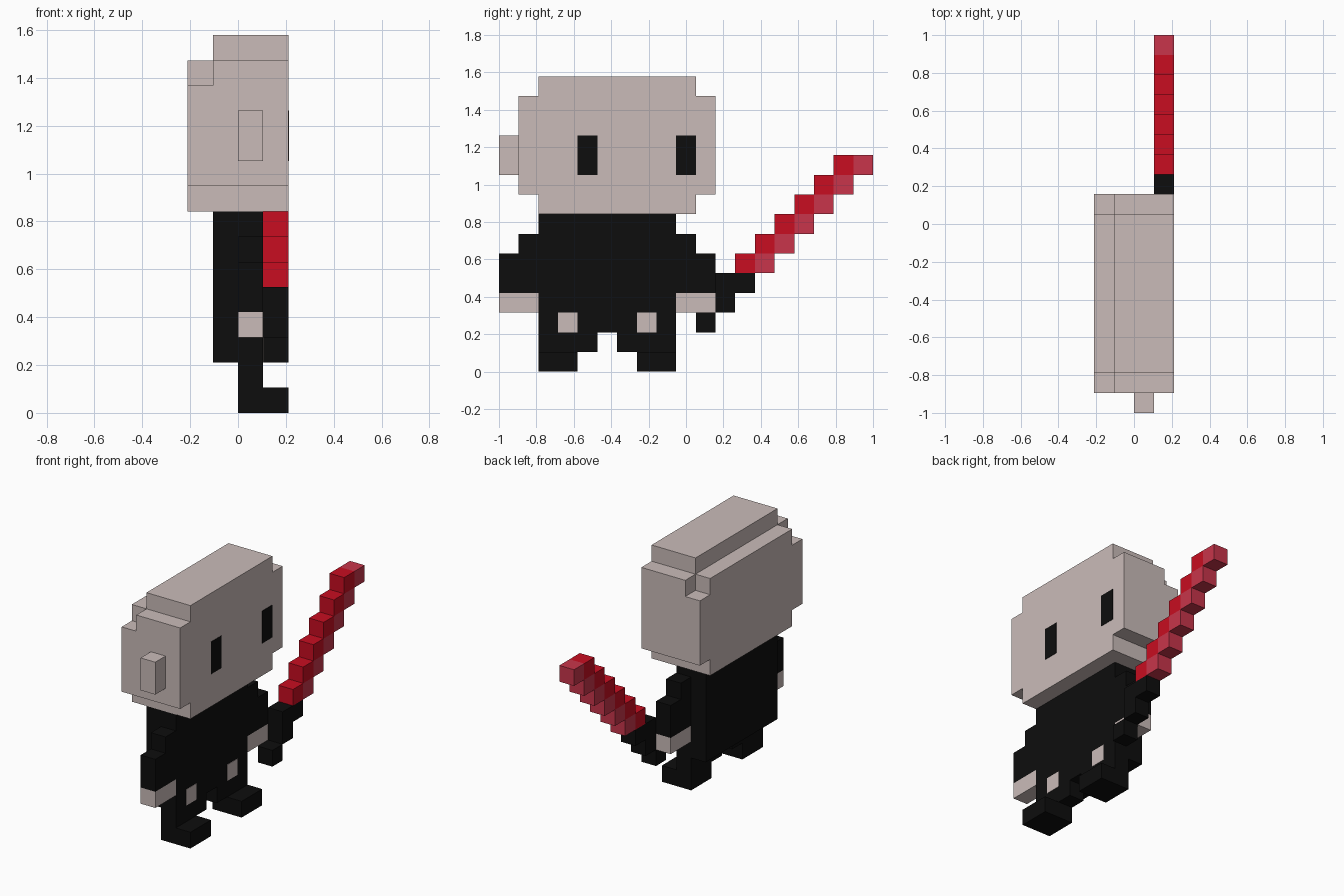
import bpy
import bmesh

cube = bpy.data.objects.get("Cube")
if cube:
    bpy.data.objects.remove(cube, do_unlink=True)

UNIT = 2 / 19  # edge of one block


def material(name, r, g, b):
    mat = bpy.data.materials.new(name)
    mat.use_nodes = True
    mat.diffuse_color = (r, g, b, 1)
    mat.node_tree.nodes["Principled BSDF"].inputs["Base Color"].default_value = (r, g, b, 1)
    return mat


skin = material("pale skin", 0.59, 0.5, 0.485)
black = material("black cloth", 0.004, 0.004, 0.004)
red = material("blade red", 0.578, 0.004, 0.015)
light_red = material("blade light red", 0.578, 0.036, 0.07)


def prism(name, mat, x0, x1, outline):
    """Extrude a (y, z) outline in block units from x0 to x1."""
    bm = bmesh.new()
    verts = [bm.verts.new(((x0 - 2) * UNIT, (y - 9.5) * UNIT, z * UNIT)) for y, z in outline]
    face = bm.faces.new(verts)
    side = bmesh.ops.extrude_face_region(bm, geom=[face])
    moved = [v for v in side["geom"] if isinstance(v, bmesh.types.BMVert)]
    bmesh.ops.translate(bm, verts=moved, vec=((x1 - x0) * UNIT, 0, 0))
    bmesh.ops.recalc_face_normals(bm, faces=bm.faces)
    mesh = bpy.data.meshes.new(name)
    bm.to_mesh(mesh)
    bm.free()
    mesh.materials.append(mat)
    obj = bpy.data.objects.new(name, mesh)
    bpy.context.collection.objects.link(obj)
    return obj


def box(name, mat, x0, x1, y0, y1, z0, z1):
    return prism(name, mat, x0, x1, [(y0, z0), (y1, z0), (y1, z1), (y0, z1)])


def mirrored(outline):
    """Reflect an outline across the middle of the body."""
    return [(11 - y, z) for y, z in outline]


def stepped(half):
    """Close a half outline with its reflection."""
    return half + mirrored(half)[::-1]


# Head: full slab with stepped corners, and a lower slab behind it
prism("head", skin, 1, 4.0, [(y + (y > 5.5), z) for y, z in
      stepped([(2, 8), (2, 9), (1, 9), (1, 14), (2, 14), (2, 15)])])
prism("head_back", skin, 0, 1, [(y + (y > 5.5), z) for y, z in
      stepped([(2, 8), (2, 9), (1, 9), (1, 13), (2, 13), (2, 14)])])
box("ear", skin, 2, 3, 0, 1, 10, 12)

# Eyes: thin plates on the face
for label, y in (("front", 4), ("rear", 9)):
    box(label + "_eye", black, 4, 4.02, y, y + 1, 10, 12)

# Torso
box("torso", black, 1, 3, 2, 9, 2, 8)

# Limbs, built once and reflected
limbs = (
    ("arm", black, 2, 3, [(0, 4), (2, 4), (2, 7), (1, 7), (1, 6), (0, 6)]),
    ("hand", skin, 2, 3, [(0, 3), (2, 3), (2, 4), (0, 4)]),
    ("leg", black, 2, 3, [(2, 0), (4, 0), (4, 1), (5, 1), (5, 2), (2, 2)]),
    ("toe", black, 3, 4, [(2, 0), (4, 0), (4, 1), (2, 1)]),
    ("knee_patch", skin, 3, 3.02, [(3, 2), (4, 2), (4, 3), (3, 3)]),
)
for part, mat, x0, x1, outline in limbs:
    prism("front_" + part, mat, x0, x1, outline)
    prism("rear_" + part, mat, x0, x1, mirrored(outline))

# Sword: black grip, then a stair of paired blocks
box("sword_pommel", black, 3, 4, 10, 11, 2, 3)
box("sword_grip", black, 3, 4, 11, 12, 3, 4)
box("sword_guard", black, 3, 4, 11, 13, 4, 5)
for step in range(6):
    y, z = 12 + step, 5 + step
    box(f"blade_spine_{step + 1}", red, 3, 4, y, y + 1, z, z + 1)
    box(f"blade_edge_{step + 1}", light_red, 3, 4, y + 1, y + 2, z, z + 1)
